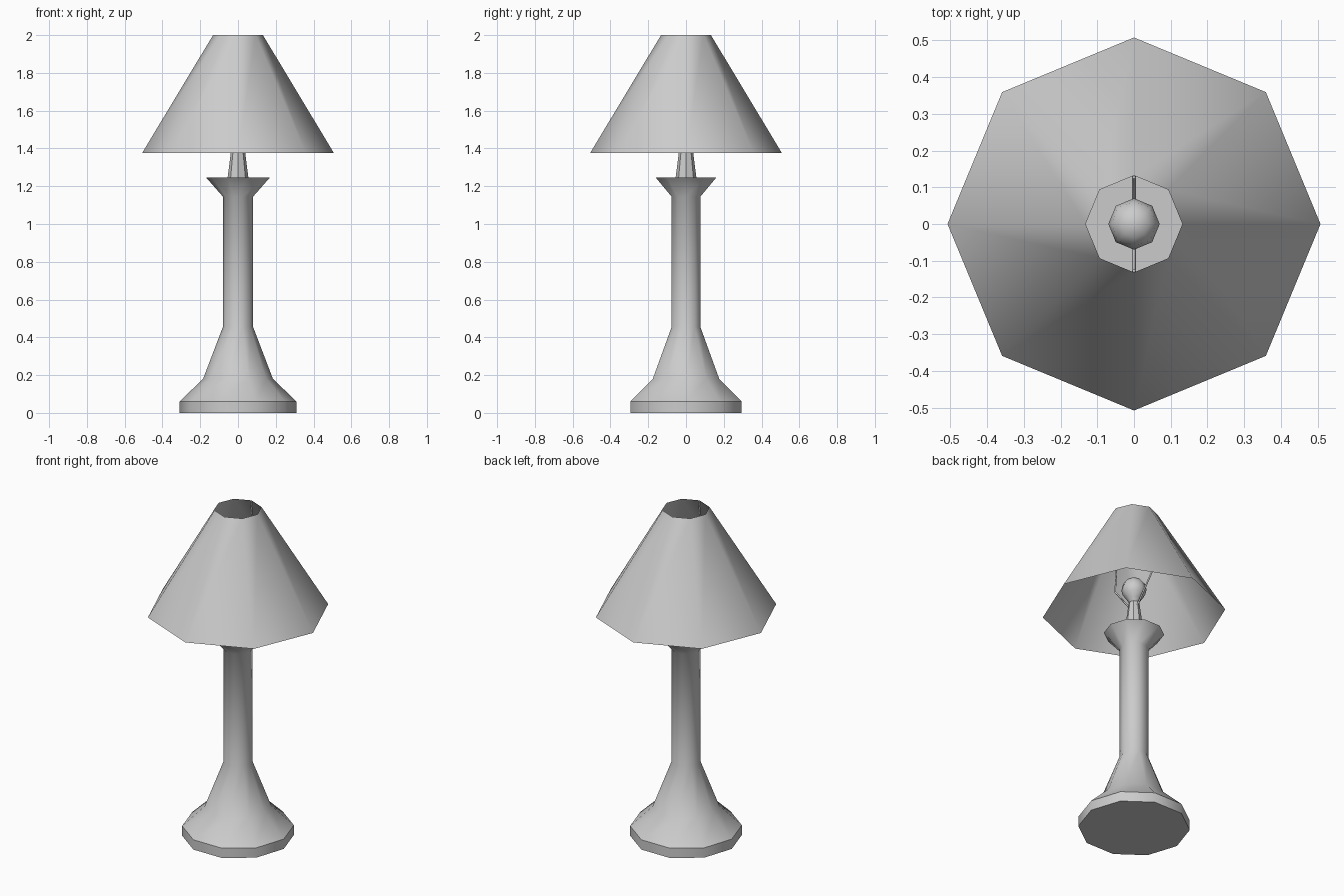
import bpy, bmesh, math

if "Cube" in bpy.data.objects:
    bpy.data.objects.remove(bpy.data.objects["Cube"])


def lathe(name, profile, sides, angle, cap_bottom=False, cap_top=False):
    """Spin a (radius, z) profile around z; radius 0 makes a pole."""
    bm = bmesh.new()
    rings = []
    for r, z in profile:
        if r == 0:
            rings.append([bm.verts.new((0, 0, z))] * sides)
        else:
            rings.append([bm.verts.new((r * math.cos(2 * math.pi * i / sides),
                                        r * math.sin(2 * math.pi * i / sides), z))
                          for i in range(sides)])
    for low, high in zip(rings, rings[1:]):
        for i in range(sides):
            j = (i + 1) % sides
            quad = [low[i], low[j], high[j], high[i]]
            bm.faces.new(list(dict.fromkeys(quad)))
    if cap_bottom:
        bm.faces.new(rings[0][::-1])
    if cap_top:
        bm.faces.new(rings[-1])
    mesh = bpy.data.meshes.new(name)
    bm.to_mesh(mesh)
    bm.free()
    obj = bpy.data.objects.new(name, mesh)
    bpy.context.collection.objects.link(obj)
    bpy.ops.object.select_all(action='DESELECT')
    obj.select_set(True)
    bpy.context.view_layer.objects.active = obj
    bpy.ops.object.shade_smooth_by_angle(angle=math.radians(angle))
    return obj


# Ten-sided stand: foot, flared base, column and cup
lathe("lamp_stand", [(0.31, 0), (0.31, 0.06), (0.185, 0.18), (0.08, 0.455),
                     (0.08, 1.145), (0.168, 1.245)], 10, 40, True, True)

# Tapered bulb socket
lathe("bulb_socket", [(0.055, 1.245), (0.03, 1.44)], 8, 30, False, True)

# Light bulb
lathe("light_bulb", [(0.026, 1.44), (0.042, 1.465), (0.064, 1.495), (0.07, 1.525),
                     (0.062, 1.56), (0.038, 1.585), (0, 1.595)], 8, 80)

# Open eight-sided shade
lathe("lamp_shade", [(0.508, 1.375), (0.132, 2.0)], 8, 60)

# Thin wire arms holding the shade, one on each side
for side, label in ((1, "back"), (-1, "front")):
    curve = bpy.data.curves.new(f"shade_arm_{label}", 'CURVE')
    curve.dimensions = '3D'
    curve.bevel_depth = 0.0055
    curve.bevel_resolution = 0
    curve.use_fill_caps = True
    path = [(0.025, 1.41), (0.163, 1.585), (0.127, 1.995)]
    spline = curve.splines.new('POLY')
    spline.points.add(len(path) - 1)
    for point, (y, z) in zip(spline.points, path):
        point.co = (0, side * y, z, 1)
    bpy.context.collection.objects.link(bpy.data.objects.new(curve.name, curve))
